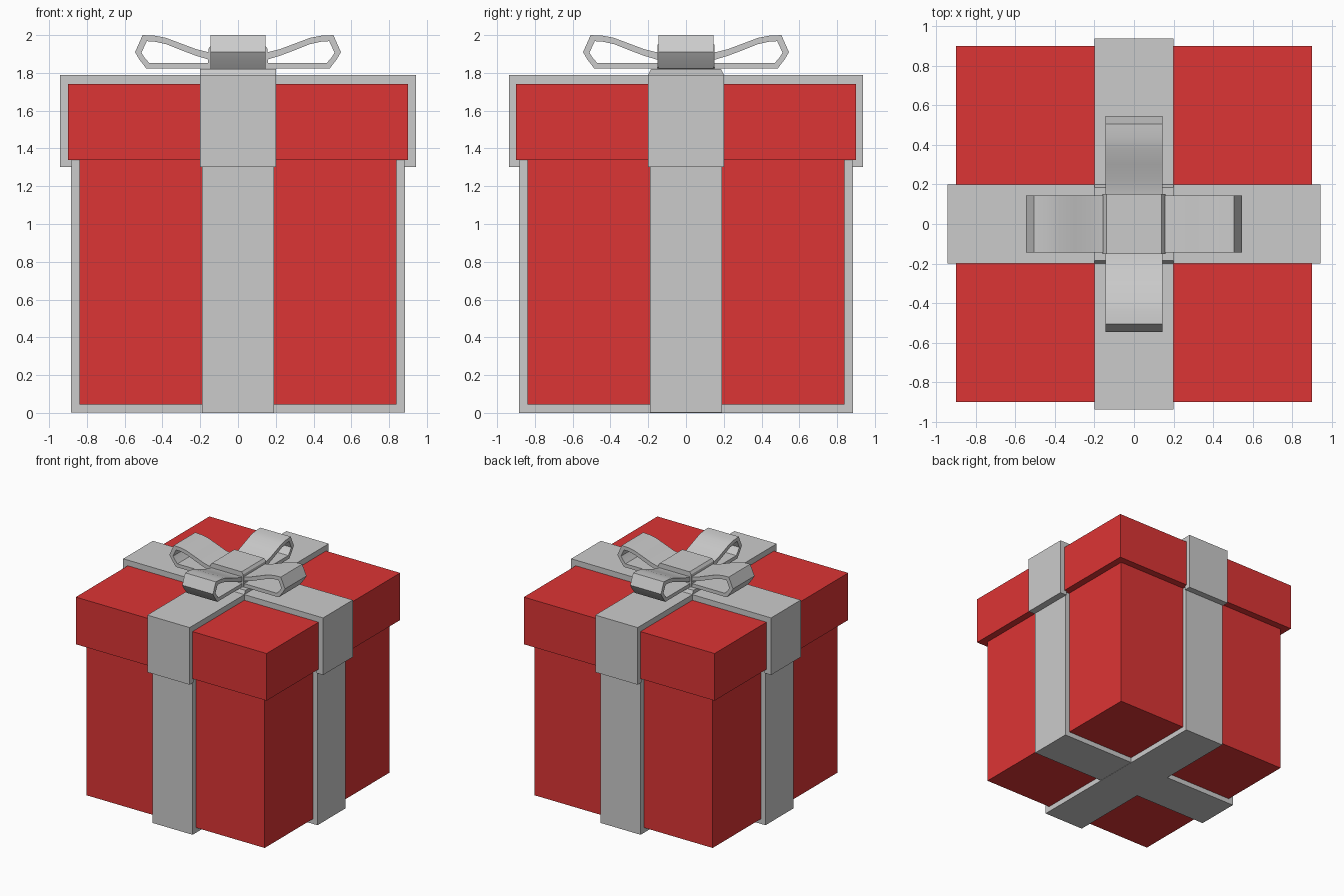
import bpy, bmesh
from math import radians
from mathutils import Matrix

if "Cube" in bpy.data.objects:
    bpy.data.objects.remove(bpy.data.objects["Cube"])

red = bpy.data.materials.new("red_paper")
red.diffuse_color = (0.72, 0.035, 0.035, 1)
red.use_nodes = True
red.node_tree.nodes["Principled BSDF"].inputs["Base Color"].default_value = red.diffuse_color


def finish(name, bm, mat=None):
    bmesh.ops.recalc_face_normals(bm, faces=bm.faces)
    me = bpy.data.meshes.new(name)
    bm.to_mesh(me)
    bm.free()
    ob = bpy.data.objects.new(name, me)
    bpy.context.collection.objects.link(ob)
    if mat:
        me.materials.append(mat)
    return ob


def box(name, hx, hy, z0, z1, mat=None):
    bm = bmesh.new()
    bmesh.ops.create_cube(bm, size=1, matrix=Matrix.Translation((0, 0, (z0 + z1) / 2))
                          @ Matrix.Diagonal((2 * hx, 2 * hy, z1 - z0, 1)))
    return finish(name, bm, mat)


def strip(name, outer, inner, half_width, angle, smooth=False):
    """Thick band between two (u, z) paths, turned about z."""
    bm = bmesh.new()
    rows = [[bm.verts.new((u, w, z)) for w, (u, z) in
             ((-half_width, o), (half_width, o), (half_width, i), (-half_width, i))]
            for o, i in zip(outer, inner)]
    for a, b in zip(rows, rows[1:]):
        for k in range(4):
            bm.faces.new((a[k], a[(k + 1) % 4], b[(k + 1) % 4], b[k]))
    bm.faces.new(rows[0])
    bm.faces.new(rows[-1])
    bm.transform(Matrix.Rotation(radians(angle), 4, 'Z'))
    ob = finish(name, bm)
    if smooth:
        bpy.ops.object.select_all(action='DESELECT')
        ob.select_set(True)
        bpy.context.view_layer.objects.active = ob
        bpy.ops.object.shade_smooth_by_angle(angle=radians(35))


def mirrored(half):
    """Complete a path given from the outside towards the middle."""
    return half + [(-u, z) for u, z in reversed(half)]


# Box and lid
box("box_body", 0.84, 0.84, 0.045, 1.36, red)
box("box_lid", 0.90, 0.90, 1.34, 1.742, red)

# Ribbons round the box: up both sides and under the bottom
for name, angle, z in (("body_ribbon_across", 0, 0.002), ("body_ribbon_along", 90, 0)):
    strip(name, mirrored([(0.883, 1.335), (0.883, z)]),
          mirrored([(0.835, 1.335), (0.835, 0.05)]), 0.19, angle)

# Ribbons over the lid, the second one stepping over the first
strip("lid_ribbon_across", mirrored([(0.943, 1.303), (0.943, 1.79)]),
      mirrored([(0.88, 1.303), (0.88, 1.735)]), 0.20, 0)
strip("lid_ribbon_along",
      mirrored([(0.937, 1.303), (0.937, 1.79), (0.20, 1.79), (0.185, 1.82)]),
      mirrored([(0.88, 1.303), (0.88, 1.735), (0.20, 1.735), (0.185, 1.74)]), 0.20, 90)

# Four bow loops
loop_outer = [(0.08, 1.90), (0.16, 1.91), (0.22, 1.925), (0.30, 1.955), (0.38, 1.985),
              (0.44, 1.997), (0.505, 2.0), (0.545, 1.91), (0.525, 1.875), (0.485, 1.822),
              (0.08, 1.822)]
loop_inner = [(0.08, 1.865), (0.16, 1.872), (0.22, 1.89), (0.30, 1.92), (0.38, 1.952),
              (0.44, 1.965), (0.483, 1.968), (0.511, 1.907), (0.498, 1.885), (0.47, 1.852),
              (0.08, 1.852)]
for name, angle in (("right", 0), ("back", 90), ("left", 180), ("front", 270)):
    strip("bow_loop_" + name, loop_outer, loop_inner, 0.145, angle, True)

# Knot with a gently arched top
strip("bow_knot", mirrored([(0.16, 1.87), (0.155, 1.93), (0.14, 1.95)]),
      mirrored([(0.16, 1.83), (0.155, 1.825), (0.14, 1.82)]), 0.152, 0)
